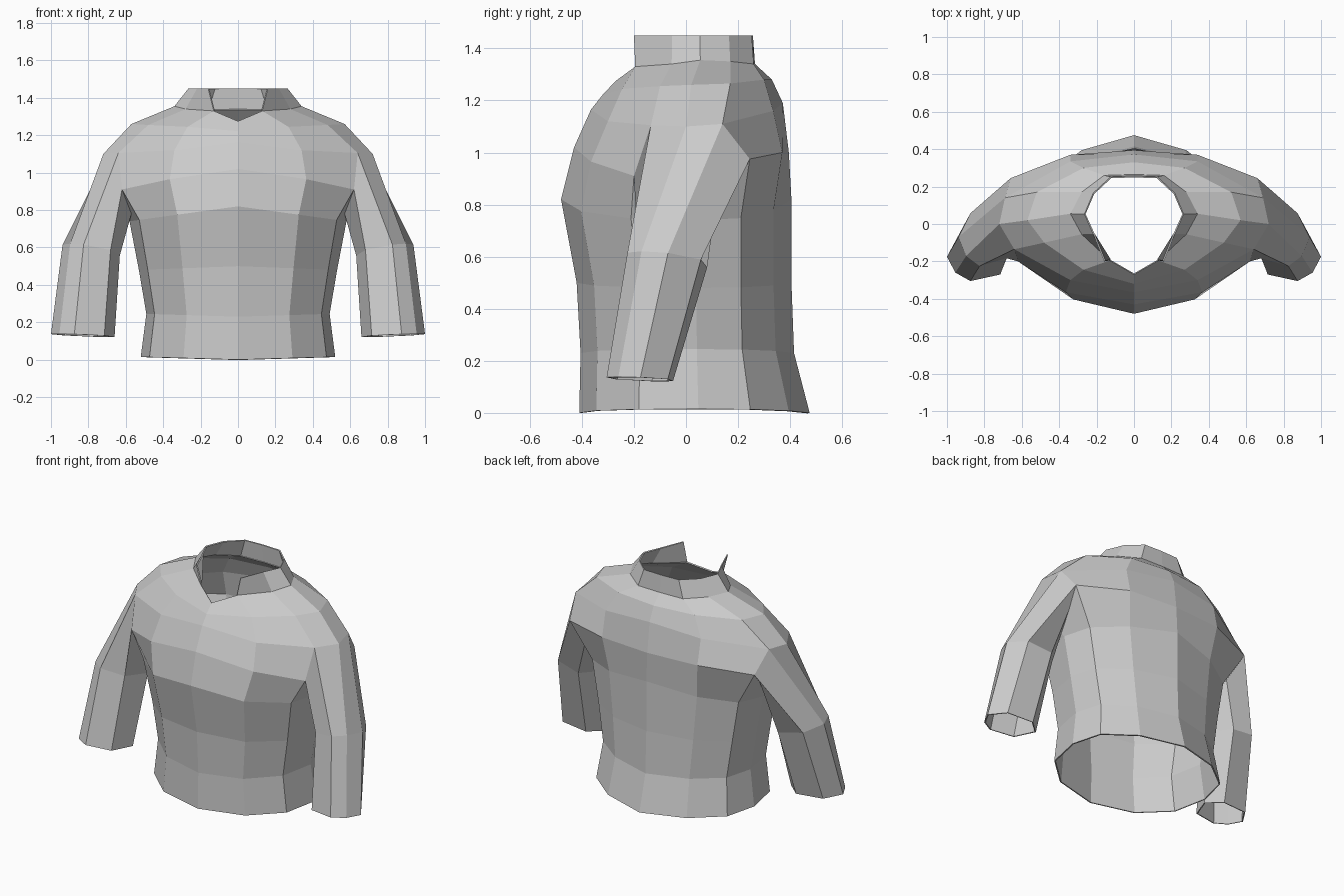
import bpy, bmesh

if "Cube" in bpy.data.objects:
    bpy.data.objects.remove(bpy.data.objects["Cube"])

THICK = 0.008


def build(name, strips, mirror_merge=True):
    """Join lofted strips (each a pair of point rows) into a mirrored thin shell."""
    bm = bmesh.new()
    for low, high in strips:
        a = [bm.verts.new(p) for p in low]
        b = [bm.verts.new(p) for p in high]
        for i in range(len(a) - 1):
            bm.faces.new((a[i], a[i + 1], b[i + 1], b[i]))
    bmesh.ops.remove_doubles(bm, verts=bm.verts, dist=0.0005)
    mesh = bpy.data.meshes.new(name)
    bm.to_mesh(mesh)
    bm.free()
    ob = bpy.data.objects.new(name, mesh)
    bpy.context.collection.objects.link(ob)
    mir = ob.modifiers.new("mirror", 'MIRROR')
    mir.use_clip = True
    mir.merge_threshold = 0.001
    sol = ob.modifiers.new("cloth", 'SOLIDIFY')
    sol.thickness = THICK
    sol.offset = -1
    return ob


def chain(rows):
    return list(zip(rows[:-1], rows[1:]))


# armhole loop: back-outer, outer, front-outer, front pit, under, back under, back pit
arm = [(.69, .14, 1.11), (.72, 0, 1.10), (.64, -.135, 1.105), (.62, -.20, .91),
       (.57, .0, .78), (.615, .125, .87), (.66, .245, .975)]

# waist rings: half outline from front centre round to back centre
outline = [(0, -1), (.56, -.84), (.91, -.44), (1, .1), (.9, .52), (.54, .83), (0, 1)]


def ring(width, front, back, z, dip):
    return [(x * width, y * (front if y < 0 else back), z - dip * x) for x, y in outline]


waist = [ring(.52, .41, .475, 0, -.015),
         ring(.49, .405, .415, .23, -.015),
         ring(.53, .42, .405, .50, .02),
         ring(.58, .48, .405, .82, .08)]

# chest and shoulder rows
chest_f = [(0, -.43, 1.02), (.365, -.365, .965)]
chest_b = [(.34, .37, 1.0), (0, .395, 1.0)]
upper_f = [(0, -.365, 1.165), (.34, -.30, 1.12)]
upper_b = [(.34, .335, 1.16), (0, .372, 1.19)]
yoke = [(0, -.32, 1.222), (.27, -.245, 1.245), (.48, -.10, 1.255), (.57, .02, 1.26),
        (.52, .17, 1.265), (.27, .30, 1.28), (0, .33, 1.28)]
neck = [(0, -.27, 1.275), (.13, -.195, 1.33), (.28, -.055, 1.34), (.34, .055, 1.355),
        (.28, .17, 1.35), (.16, .26, 1.34), (0, .265, 1.34)]

# torso: waist, chest around the armholes, shoulders up to the neckline
chest = chest_f + [arm[3], arm[4], arm[6]] + chest_b
upper = upper_f + [arm[2], arm[1], arm[0]] + upper_b
strips = chain(waist + [chest])
strips += [(chest_f + [arm[3]], upper_f + [arm[2]]),
           ([arm[6]] + chest_b, [arm[0]] + upper_b)]
strips += chain([upper, yoke, neck])
build("torso", strips)

# sleeves: armhole to elbow to cuff, seven sided
section = [(.17, .005), (.125, -.08), (.045, -.125), (-.115, -.09),
           (-.17, .05), (-.08, .13), (.10, .11)]


def sleeve_ring(cx, cy, z, sx, sy, tilt):
    return [(cx + x * sx, cy + y * sy, z + tilt * (x - y)) for x, y in section]


rows = [arm,
        sleeve_ring(.785, -.075, .59, .90, 1.2, .15),
        sleeve_ring(.83, -.18, .13, 1, 1, .04)]
build("sleeves", chain([r + r[:1] for r in rows]))

# standing collar, open at the front
collar_top = [(.16, -.2, 1.45)] + [(x * .78, y * .97, 1.45) for x, y, z in neck[2:]]
build("collar", [(neck[1:], collar_top)])
